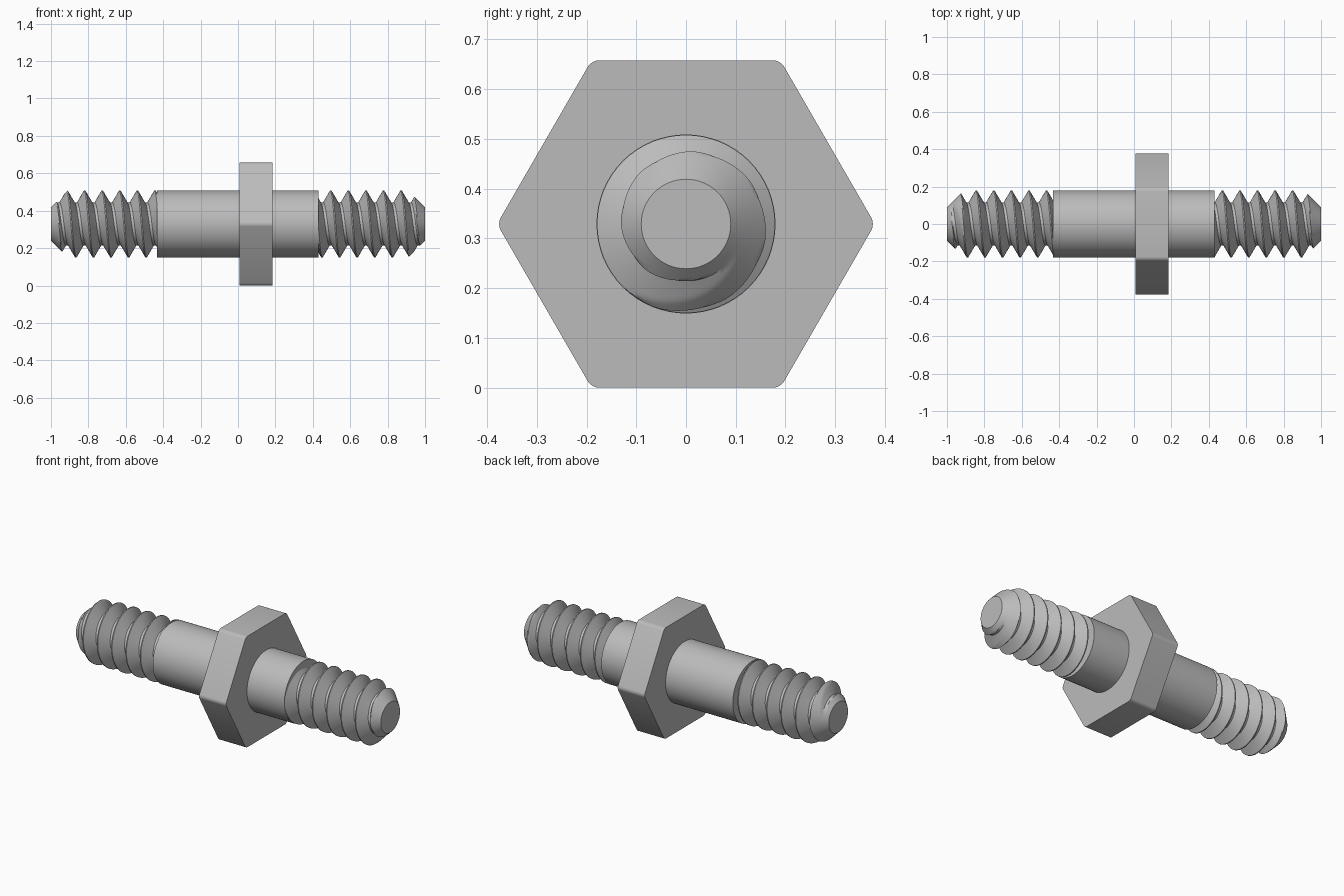
import bpy, bmesh, math

if "Cube" in bpy.data.objects:
    bpy.data.objects.remove(bpy.data.objects["Cube"], do_unlink=True)

AXIS_Z = 0.329
SHAFT_R, ROOT_R, TIP_R = 0.18, 0.115, 0.09
PITCH, CREST_X = 0.094, -0.914
SEGMENTS = 64

steel = bpy.data.materials.new("grey_steel")
steel.use_nodes = True
steel.diffuse_color = (0.5, 0.5, 0.5, 1)
steel.node_tree.nodes["Principled BSDF"].inputs["Base Color"].default_value = (0.5, 0.5, 0.5, 1)


def around(x, r, angle):
    """Point at an angle round the axis, measured from the top towards the front."""
    return (x, -r * math.sin(angle), AXIS_Z + r * math.cos(angle))


def finish(name, bm):
    bmesh.ops.recalc_face_normals(bm, faces=bm.faces)
    mesh = bpy.data.meshes.new(name)
    bm.to_mesh(mesh)
    bm.free()
    obj = bpy.data.objects.new(name, mesh)
    bpy.context.collection.objects.link(obj)
    mesh.materials.append(steel)
    bpy.ops.object.select_all(action="DESELECT")
    obj.select_set(True)
    bpy.context.view_layer.objects.active = obj
    bpy.ops.object.shade_smooth_by_angle(angle=math.radians(30))
    return obj


def prism(name, x0, x1, r, sides, corner=0.0):
    """Prism along x with its first corner at the front, optionally rounded."""
    bm = bmesh.new()
    rings = [[bm.verts.new(around(x, r, math.pi / 2 + math.tau * i / sides))
              for i in range(sides)] for x in (x0, x1)]
    for ring in rings:
        bm.faces.new(ring)
    for i in range(sides):
        j = (i + 1) % sides
        bm.faces.new((rings[0][i], rings[0][j], rings[1][j], rings[1][i]))
    if corner:
        long_edges = [e for e in bm.edges
                      if abs(e.verts[0].co.x - e.verts[1].co.x) > 0.01]
        bmesh.ops.bevel(bm, geom=long_edges, offset=corner, segments=4,
                        profile=0.5, affect="EDGES")
    return finish(name, bm)


def thread(name, inner, tip):
    """Helical V thread from inside the shaft to a chamfered tip."""
    crest = 0.003
    depth = SHAFT_R - 0.001 - ROOT_R
    flank = depth * math.tan(math.radians(30))
    steps = 8
    # one pitch of the profile: crest, falling flank, flat root, rising flank
    fall = [(crest + flank * s / steps, SHAFT_R - 0.001 - depth * s / steps)
            for s in range(steps + 1)]
    profile = fall + [(PITCH - d, r) for d, r in reversed(fall)]
    low, high = min(inner, tip), max(inner, tip)
    first = math.floor((low - CREST_X) / PITCH) - 2
    last = math.ceil((high - CREST_X) / PITCH) + 1
    bm = bmesh.new()
    columns = []
    for j in range(SEGMENTS + 1):
        turn = j / SEGMENTS
        column = []
        for k in range(first, last + 1):
            for d, r in profile:
                x = CREST_X + PITCH * (k + turn) + d
                x = max(low, min(high, x))
                r = min(r, TIP_R + abs(tip - x))
                column.append(bm.verts.new(around(x, r, math.tau * turn)))
        columns.append(column)
    for a, b in zip(columns, columns[1:]):
        for i in range(len(a) - 1):
            bm.faces.new((a[i], a[i + 1], b[i + 1], b[i]))
    # flat tip
    bm.faces.new([bm.verts.new(around(tip, TIP_R, math.tau * j / SEGMENTS))
                  for j in range(SEGMENTS)])
    bmesh.ops.remove_doubles(bm, verts=bm.verts, dist=0.00005)
    bmesh.ops.dissolve_degenerate(bm, edges=bm.edges, dist=0.00005)
    return finish(name, bm)


prism("shaft", -0.433, 0.43, SHAFT_R, SEGMENTS)
prism("hex_collar", 0.008, 0.185, 0.329 / math.cos(math.pi / 6), 6, corner=0.0145)
thread("left_thread", 0.422, 1.0)
thread("right_thread", -0.425, -1.0)
